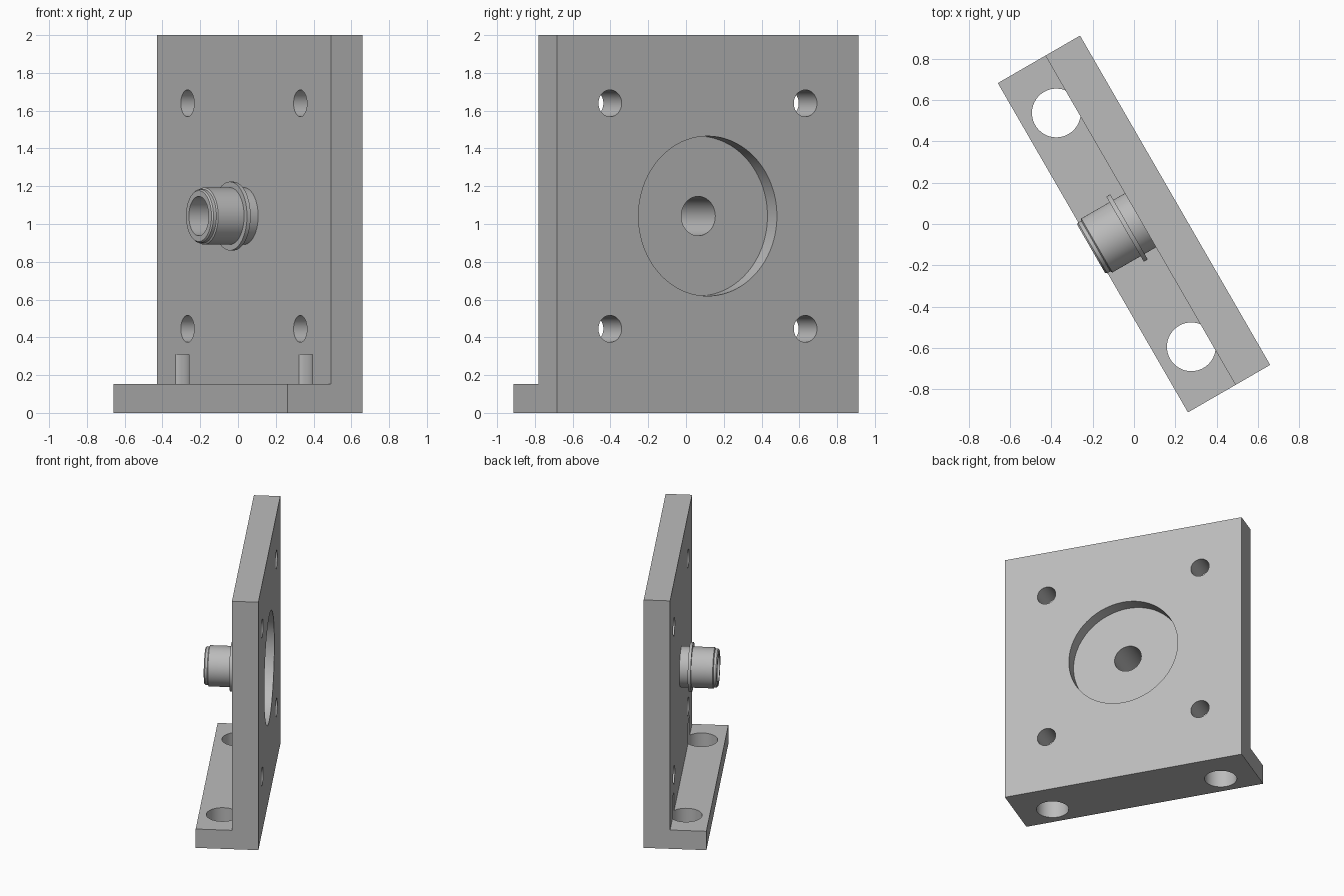
import bpy, bmesh, math
from mathutils import Matrix, Vector

cube = bpy.data.objects.get("Cube")
if cube:
    bpy.data.objects.remove(cube, do_unlink=True)

TURN = Matrix.Rotation(math.radians(30), 4, 'Z')   # whole bracket is turned on its base
BACK, FACE, HALF_LEN, HEIGHT, FOOT = 0.23, 0.036, 0.921, 2.0, 0.152
AXIS_Z, BORE, RECESS = 1.042, 0.104, 0.1

grey = bpy.data.materials.new("grey_metal")
grey.use_nodes = True
colour = (0.5, 0.5, 0.5, 1)
grey.diffuse_color = colour
grey.node_tree.nodes["Principled BSDF"].inputs["Base Color"].default_value = colour


def make_object(name, bm):
    bmesh.ops.recalc_face_normals(bm, faces=bm.faces)
    mesh = bpy.data.meshes.new(name)
    bm.to_mesh(mesh)
    bm.free()
    mesh.materials.append(grey)
    obj = bpy.data.objects.new(name, mesh)
    bpy.context.collection.objects.link(obj)
    return obj


def cut_cylinder(target, start, end, radius, sides=64):
    """Subtract a cylinder running from start to end."""
    start, end = Vector(start), Vector(end)
    span = end - start
    place = Matrix.Translation((start + end) / 2) @ span.to_track_quat('Z', 'Y').to_matrix().to_4x4()
    bm = bmesh.new()
    bmesh.ops.create_cone(bm, cap_ends=True, segments=sides, radius1=radius,
                          radius2=radius, depth=span.length, matrix=place)
    cutter = make_object("cutter", bm)
    cutter.hide_render = True
    mod = target.modifiers.new("cut", 'BOOLEAN')
    mod.operation, mod.solver, mod.object = 'DIFFERENCE', 'EXACT', cutter
    bpy.context.view_layer.update()
    cut_mesh = bpy.data.meshes.new_from_object(target.evaluated_get(bpy.context.evaluated_depsgraph_get()))
    target.modifiers.clear()
    target.data = cut_mesh
    bpy.data.objects.remove(cutter, do_unlink=True)


def finish(obj):
    obj.data.transform(TURN)
    bpy.ops.object.select_all(action='DESELECT')
    obj.select_set(True)
    bpy.context.view_layer.objects.active = obj
    bpy.ops.object.shade_smooth_by_angle(angle=math.radians(20))


# L-shaped bracket: upright plate and foot extruded from one profile
profile = [(-BACK, 0), (BACK, 0), (BACK, HEIGHT), (FACE, HEIGHT), (FACE, FOOT), (-BACK, FOOT)]
bm = bmesh.new()
side = bm.faces.new([bm.verts.new((x, -HALF_LEN, z)) for x, z in profile])
grown = bmesh.ops.extrude_face_region(bm, geom=[side])
moved = [v for v in grown["geom"] if isinstance(v, bmesh.types.BMVert)]
bmesh.ops.translate(bm, verts=moved, vec=(0, 2 * HALF_LEN, 0))
bracket = make_object("bracket", bm)

# Foot holes with clearance into the plate, and the four plate holes
for s in (-1, 1):
    cut_cylinder(bracket, (-0.057, s * 0.654, -0.1), (-0.057, s * 0.654, 0.31), 0.118)
    for t in (-1, 1):
        y, z = s * 0.597, AXIS_Z + t * 0.597
        cut_cylinder(bracket, (-0.1, y, z), (0.4, y, z), 0.071, 48)

# Round recess in the back and the central bore
cut_cylinder(bracket, (BACK - RECESS, 0, AXIS_Z), (0.4, 0, AXIS_Z), 0.423, 128)
cut_cylinder(bracket, (-0.1, 0, AXIS_Z), (0.4, 0, AXIS_Z), BORE)
finish(bracket)

# Turned spigot with stepped tip and thin collar: (position along axis, radius)
turned = [(FACE, 0.151), (-0.028, 0.151), (-0.028, 0.182), (-0.05, 0.182), (-0.05, 0.151),
          (-0.208, 0.151), (-0.214, 0.142), (-0.232, 0.142), (-0.24, 0.135),
          (-0.24, BORE), (FACE, BORE)]
bm = bmesh.new()
points = [bm.verts.new((x, 0, AXIS_Z + r)) for x, r in turned]
edges = [bm.edges.new(pair) for pair in zip(points, points[1:])]
bmesh.ops.spin(bm, geom=points + edges, cent=(0, 0, AXIS_Z), axis=(1, 0, 0),
               angle=2 * math.pi, steps=64)
bmesh.ops.remove_doubles(bm, verts=bm.verts, dist=0.0005)
spigot = make_object("spigot", bm)
if sum((f.normal.dot(f.calc_center_median() - Vector((0, 0, AXIS_Z))) for f in spigot_faces.faces), 0.0) < 0 \
        if (spigot_faces := None) else False:
    pass
finish(spigot)
